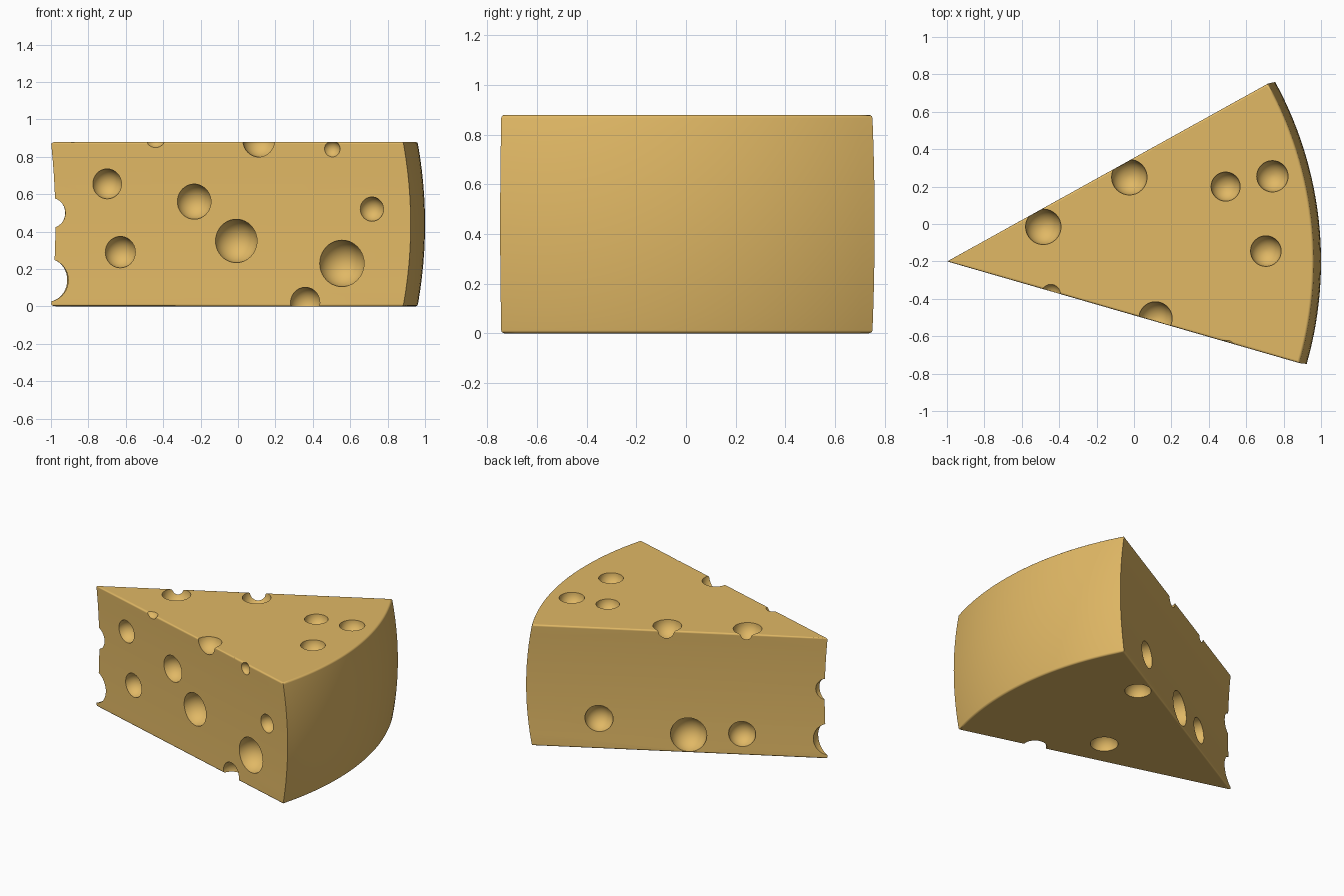
import bpy, bmesh, math
from mathutils import Vector, Matrix

if "Cube" in bpy.data.objects:
    bpy.data.objects.remove(bpy.data.objects["Cube"])

H, TIP_Y = 0.88, -0.2
A0, A1 = math.radians(-16.1), math.radians(29.0)   # directions of the two cut sides
MID = (A0 + A1) / 2
CENTRE = Vector((-1.0, TIP_Y))


def section(z, inset):
    """Wedge outline at height z: hollow cut sides, bulging rind."""
    t2 = ((z - H / 2) / (H / 2)) ** 2
    apex = Vector((-1 + 0.024 * (1 - t2), TIP_Y))
    apex += Vector((math.cos(MID), math.sin(MID))) * inset / math.sin((A1 - A0) / 2)
    radius = 2 - 0.040 * t2 - inset
    angles = []
    for a in (A0, A1):
        d = Vector((math.cos(a), math.sin(a)))
        o = apex - CENTRE
        b = o.dot(d)
        p = o + d * (-b + math.sqrt(b * b - o.dot(o) + radius ** 2))
        angles.append(math.atan2(p.y, p.x))
    n = 28
    pts = [apex]
    for i in range(n + 1):
        a = angles[0] + (angles[1] - angles[0]) * i / n
        pts.append(CENTRE + radius * Vector((math.cos(a), math.sin(a))))
    return [(p.x, p.y, z) for p in pts]


# wedge body: stacked sections with a small rounding at top and bottom
R = 0.012
low = [(R * (1 - math.cos(math.radians(90 - k))), R * (1 - math.sin(math.radians(90 - k))))
       for k in (90, 60, 30, 0)]
low = [(R * (1 - math.sin(math.radians(k))), R * (1 - math.cos(math.radians(k))))
       for k in (0, 30, 60, 90)]
rows = [(z, e) for e, z in low]
rows += [(R + (H - 2 * R) * i / 12, 0) for i in range(1, 12)]
rows += [(H - z, e) for e, z in reversed(low)]

bm = bmesh.new()
loops = [[bm.verts.new(c) for c in section(z, e)] for z, e in rows]
for lo, hi in zip(loops, loops[1:]):
    for i in range(len(lo)):
        j = (i + 1) % len(lo)
        bm.faces.new((lo[i], lo[j], hi[j], hi[i]))
bm.faces.new(list(reversed(loops[0])))
bm.faces.new(loops[-1])
bmesh.ops.recalc_face_normals(bm, faces=bm.faces)
mesh = bpy.data.meshes.new("cheese_wedge")
bm.to_mesh(mesh)
bm.free()
wedge = bpy.data.objects.new("cheese_wedge", mesh)
bpy.context.collection.objects.link(wedge)

cheese = bpy.data.materials.new("cheese_yellow")
cheese.diffuse_color = (0.75, 0.48, 0.13, 1)
cheese.use_nodes = True
cheese.node_tree.nodes["Principled BSDF"].inputs["Base Color"].default_value = cheese.diffuse_color
mesh.materials.append(cheese)


def side_y(x, a):
    return TIP_Y + math.tan(a) * (x + 0.985)


# holes: (x, y, z, radius)
holes = []
for x, z, r in [(-0.70, 0.655, 0.08), (-0.63, 0.29, 0.084), (-0.235, 0.56, 0.094),
                (-0.01, 0.35, 0.116), (0.555, 0.23, 0.124), (0.715, 0.52, 0.065),
                (0.36, 0.02, 0.082)]:                       # front cut side
    holes.append((x, side_y(x, A0), z, r))
for x, z, r in [(0.33, 0.216, 0.094), (-0.19, 0.128, 0.121), (-0.50, 0.15, 0.09)]:  # back cut side
    holes.append((x, side_y(x, A1), z, r))
for x, y, r in [(-0.025, 0.25, 0.095), (-0.485, -0.015, 0.095), (0.49, 0.20, 0.078),
                (0.74, 0.255, 0.084), (0.705, -0.145, 0.082)]:                     # top
    holes.append((x, y, H, r))
for x, y, r in [(0.31, 0.41, 0.087), (0.03, -0.27, 0.092)]:                        # bottom
    holes.append((x, y, 0, r))
holes += [(0.115, -0.505, 0.888, 0.09), (-0.445, -0.375, 0.905, 0.058),            # top edge
          (0.50, -0.648, 0.842, 0.046),
          (-1.02, -0.20, 0.14, 0.115), (-1.0, -0.195, 0.50, 0.08)]                 # tip

bm = bmesh.new()
for x, y, z, r in holes:
    bmesh.ops.create_uvsphere(bm, u_segments=32, v_segments=20, radius=r,
                              matrix=Matrix.Translation((x, y, z)))
cut_mesh = bpy.data.meshes.new("hole_cutter")
bm.to_mesh(cut_mesh)
bm.free()
cut_mesh.materials.append(cheese)
cutter = bpy.data.objects.new("hole_cutter", cut_mesh)
cutter.hide_render = True
bpy.context.collection.objects.link(cutter)

# cut the holes and bake the result
cut = wedge.modifiers.new("holes", 'BOOLEAN')
cut.operation = 'DIFFERENCE'
cut.solver = 'EXACT'
cut.object = cutter
bpy.context.view_layer.update()
baked = bpy.data.meshes.new_from_object(wedge.evaluated_get(bpy.context.evaluated_depsgraph_get()))
wedge.modifiers.clear()
wedge.data = baked
bpy.data.objects.remove(cutter)

# smooth surfaces, sharp hole rims and corners
bpy.ops.object.select_all(action='DESELECT')
wedge.select_set(True)
bpy.context.view_layer.objects.active = wedge
bpy.ops.object.shade_smooth_by_angle(angle=math.radians(35))
weighted = wedge.modifiers.new("even_shading", 'WEIGHTED_NORMAL')
weighted.keep_sharp = True
